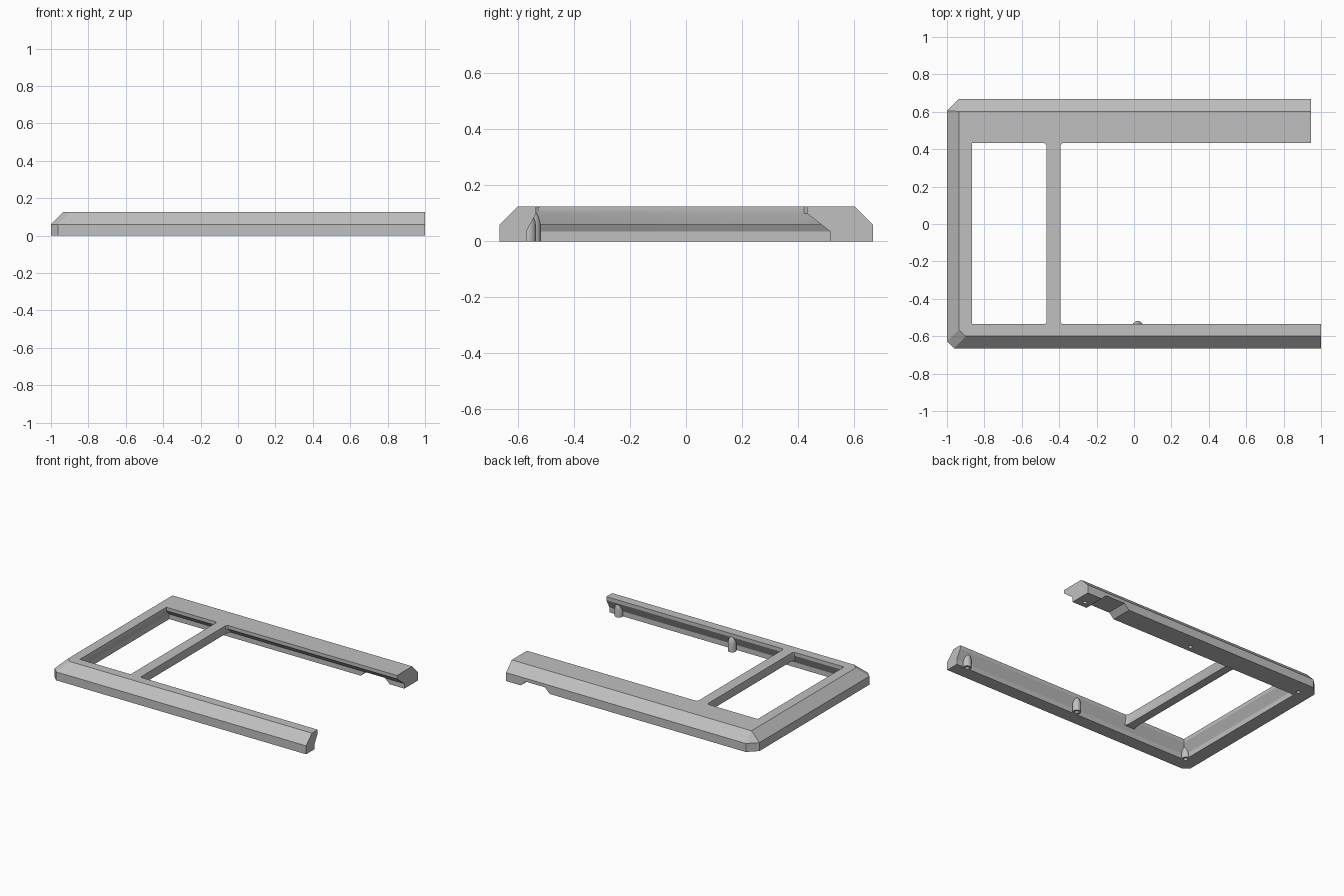
import bpy, bmesh, math

cube = bpy.data.objects.get("Cube")
if cube:
    bpy.data.objects.remove(cube, do_unlink=True)

grey = bpy.data.materials.new("plain_grey")
grey.use_nodes = True
grey.diffuse_color = (0.53, 0.53, 0.53, 1)
grey.node_tree.nodes["Principled BSDF"].inputs["Base Color"].default_value = grey.diffuse_color


def loft(name, sections):
    """Skin a row of equal closed sections and cap both ends."""
    bm = bmesh.new()
    rings = [[bm.verts.new(p) for p in s] for s in sections]
    n = len(rings[0])
    for a, b in zip(rings, rings[1:]):
        for k in range(n):
            j = (k + 1) % n
            bm.faces.new((a[k], a[j], b[j], b[k]))
    bm.faces.new(rings[0])
    bm.faces.new(rings[-1])
    bmesh.ops.remove_doubles(bm, verts=bm.verts, dist=0.0005)
    bmesh.ops.recalc_face_normals(bm, faces=bm.faces)
    mesh = bpy.data.meshes.new(name)
    bm.to_mesh(mesh)
    bm.free()
    mesh.materials.append(grey)
    obj = bpy.data.objects.new(name, mesh)
    bpy.context.collection.objects.link(obj)
    return obj


def turned(name, x, y, profile, sides=24):
    """Loft a round part from (radius, height) pairs."""
    return loft(name, [[(x + r * math.cos(math.tau * k / sides),
                         y + r * math.sin(math.tau * k / sides), z)
                        for k in range(sides)] for r, z in profile])


def activate(obj):
    bpy.ops.object.select_all(action='DESELECT')
    bpy.context.view_layer.objects.active = obj
    obj.select_set(True)


def cut(obj, cutter):
    mod = obj.modifiers.new("cut", 'BOOLEAN')
    mod.operation = 'DIFFERENCE'
    mod.solver = 'EXACT'
    mod.object = cutter
    activate(obj)
    bpy.ops.object.modifier_apply(modifier=mod.name)


# Frame rail: plan points (outer, top edge, inner lip, inner foot) at each station
H, SHOULDER, LIP, FOOT = 0.125, 0.06, 0.1, 0.035
front_in, back_in = (-0.865, -0.535), (-0.865, 0.432)
front_foot, back_foot = (-0.90, -0.57), (-0.90, 0.515)
stations = [
    ((1, -0.665), (1, -0.6), (1, -0.535), (1, -0.57)),
    ((-0.962, -0.665), (-0.90, -0.6), front_in, front_foot),
    ((-1, -0.627), (-0.935, -0.565), front_in, front_foot),
    ((-1, 0.605), (-0.935, 0.602), back_in, back_foot),
    ((-0.937, 0.667), (-0.935, 0.602), back_in, back_foot),
    ((0.945, 0.667), (0.945, 0.602), (0.945, 0.432), (0.945, 0.515)),
]
frame = loft("outer_frame", [
    [(*o, 0), (*o, SHOULDER), (*t, H), (*i, H), (*i, LIP), (*f, FOOT), (*f, 0)]
    for o, t, i, f in stations])

# Crossbar with small flares where it meets the rails
CX = -0.43


def bar_section(y_top, y_low, flare):
    w, b = 0.038 + flare, 0.03 + flare
    return [(CX - b, y_low, SHOULDER), (CX - w, y_top, LIP), (CX - w, y_top, H),
            (CX + w, y_top, H), (CX + w, y_top, LIP), (CX + b, y_low, SHOULDER)]


crossbar = loft("crossbar", [
    bar_section(-0.535, -0.557, 0.01), bar_section(-0.525, -0.525, 0),
    bar_section(0.422, 0.422, 0), bar_section(0.432, 0.484, 0.01)])

# Domed screw posts along the front rail
post_places = [(0.92, -0.563), (0.02, -0.546), (-0.9, -0.56)]
dome = [(0.028, 0), (0.028, 0.055), (0.025, 0.073), (0.018, 0.092), (0.009, 0.104), (0.002, 0.108)]
posts = []
for label, (x, y) in zip(("left", "middle", "right"), post_places):
    posts.append(turned("screw_post_" + label, x, y, dome))

# Cable notch under the back rail
notch = loft("notch_cutter", [
    [(0.58, y, -0.02), (0.64, y, 0.037), (0.79, y, 0.037), (0.85, y, -0.02)]
    for y in (0.35, 0.75)])
cut(frame, notch)
helpers = [notch]

# Screw holes from below, through posts and back rail
hole = [(0.014, -0.02), (0.014, 0.05)]
for x, y in post_places + [(0.88, 0.56), (0.0, 0.56), (-0.9, 0.56)]:
    drill = turned("hole_cutter", x, y, hole)
    helpers.append(drill)
    cut(frame, drill)
    for post, place in zip(posts, post_places):
        if place == (x, y):
            cut(post, drill)

for obj in helpers:
    bpy.data.objects.remove(obj, do_unlink=True)

for obj in [frame, crossbar] + posts:
    activate(obj)
    bpy.ops.object.shade_smooth_by_angle(angle=math.radians(28))
